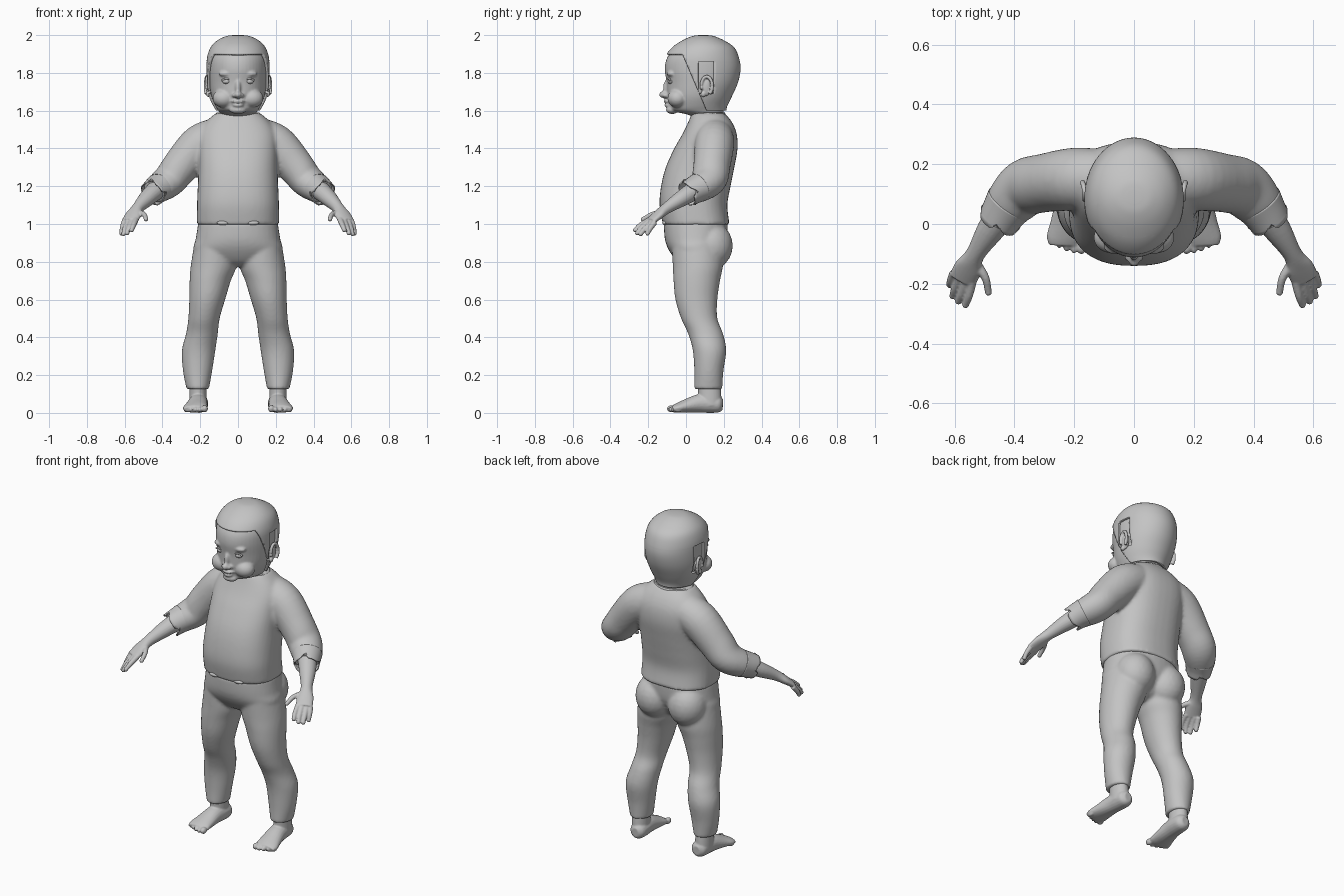
import bpy, bmesh, math
from mathutils import Vector, Matrix

if "Cube" in bpy.data.objects:
    bpy.data.objects.remove(bpy.data.objects["Cube"])

grey = bpy.data.materials.new("plain_grey")
grey.diffuse_color = (0.55, 0.55, 0.55, 1)
grey.use_nodes = True
grey.node_tree.nodes["Principled BSDF"].inputs["Base Color"].default_value = grey.diffuse_color


def spline(pts, n=5):
    """Smooth interpolation through a list of equal-length tuples."""
    p = [pts[0]] + list(pts) + [pts[-1]]
    out = []
    for i in range(1, len(p) - 2):
        for k in range(n):
            t = k / n
            out.append([0.5 * (2 * b + (c - a) * t + (2 * a - 5 * b + 4 * c - d) * t * t
                               + (3 * b - a - 3 * c + d) * t ** 3)
                        for a, b, c, d in zip(*p[i - 1:i + 3])])
    return out + [list(pts[-1])]


def skin(bm, rings, cap=True):
    loops = [[bm.verts.new(v) for v in r] for r in rings]
    n = len(loops[0])
    for a, b in zip(loops, loops[1:]):
        for i in range(n):
            bm.faces.new((a[i], a[(i + 1) % n], b[(i + 1) % n], b[i]))
    if cap:
        bm.faces.new(loops[0])
        bm.faces.new(loops[-1])


def stack(bm, rows, power=1.0, side=1, n=40):
    """Horizontal sections: (z, x0, x1, y0, y1)."""
    rings = []
    for z, x0, x1, y0, y1 in spline(rows):
        ring = []
        for i in range(n):
            a = 2 * math.pi * i / n
            c, s = [math.copysign(abs(f) ** power, f) for f in (math.cos(a), math.sin(a))]
            ring.append((side * ((x0 + x1) / 2 + (x1 - x0) / 2 * c),
                         (y0 + y1) / 2 + (y1 - y0) / 2 * s, z))
        rings.append(ring)
    skin(bm, rings)


def tube(bm, pts, side=1, n=20, cap=True, zigzag=0.0):
    """Sweep along a path: (x, y, z, horizontal radius, other radius)."""
    s = spline(pts)
    rings = []
    for j, p in enumerate(s):
        t = (Vector(s[min(j + 1, len(s) - 1)][:3]) - Vector(s[max(j - 1, 0)][:3])).normalized()
        u = t.cross(Vector((0, 0, 1))).normalized()
        v = t.cross(u)
        ring = []
        for i in range(n):
            a = 2 * math.pi * i / n
            q = Vector(p[:3]) + u * p[3] * math.cos(a) + v * p[4] * math.sin(a)
            if zigzag and j == len(s) - 1:
                q += t * zigzag * ((i % 4) / 2 - 1 if i % 8 < 4 else 0.6)
            ring.append((side * q.x, q.y, q.z))
        rings.append(ring)
    skin(bm, rings, cap)


def ball(bm, c, r):
    bmesh.ops.create_icosphere(bm, subdivisions=3, radius=1,
                               matrix=Matrix.Translation(c) @ Matrix.Diagonal((*r, 1)))


def finish(bm, name, voxel=0, smooth=0, thick=0):
    bmesh.ops.recalc_face_normals(bm, faces=bm.faces)
    me = bpy.data.meshes.new(name)
    bm.to_mesh(me)
    bm.free()
    me.materials.append(grey)
    for p in me.polygons:
        p.use_smooth = True
    me.set_sharp_from_angle(angle=math.radians(50))
    ob = bpy.data.objects.new(name, me)
    bpy.context.collection.objects.link(ob)
    if voxel:
        m = ob.modifiers.new("fuse", 'REMESH')
        m.mode = 'VOXEL'
        m.voxel_size = voxel
        m.use_smooth_shade = True
    if smooth:
        m = ob.modifiers.new("soften", 'SMOOTH')
        m.factor, m.iterations = 0.5, smooth
    if thick:
        m = ob.modifiers.new("thickness", 'SOLIDIFY')
        m.thickness, m.offset = thick, -1
    return ob


def sym(rows):
    return [(z, -w, w, a, b) for z, w, a, b in rows]


SIDES = (("right", -1), ("left", 1))

# Head with nose, lips, chin, cheeks and brows
head_rows = [(1.54, .088, .05, .19), (1.575, .088, .02, .195), (1.60, .105, -.075, .2),
             (1.63, .122, -.09, .205), (1.68, .141, -.1, .23), (1.75, .152, -.103, .262),
             (1.82, .155, -.112, .276), (1.88, .151, -.1, .266), (1.93, .132, -.06, .24),
             (1.965, .095, -.005, .185), (1.985, .05, .045, .135), (1.99, .012, .08, .1)]
bm = bmesh.new()
stack(bm, sym(head_rows), n=48)
ball(bm, (0, -.114, 1.685), (.02, .029, .019))
ball(bm, (0, -.098, 1.72), (.016, .024, .045))
ball(bm, (0, -.097, 1.649), (.036, .022, .009))
ball(bm, (0, -.094, 1.629), (.03, .022, .010))
ball(bm, (0, -.073, 1.604), (.045, .033, .022))
for n, s in SIDES:
    ball(bm, (s * .018, -.108, 1.681), (.014, .018, .012))
    ball(bm, (s * .075, -.045, 1.665), (.06, .053, .05))
    ball(bm, (s * .06, -.076, 1.795), (.042, .026, .016))
finish(bm, "head", 0.0065, 2)

# Eyes with lids
for n, s in SIDES:
    bm = bmesh.new()
    ball(bm, (s * .06, -.079, 1.755), (.024, .018, .014))
    finish(bm, n + "_eye")
    bm = bmesh.new()
    tube(bm, [(s * (.06 + dx), -.094 + abs(dx) * .25 + (.004 if dx * 1 > 0 else 0), 1.769 - dx * dx * 14,
               .005, .005) for dx in (-.027, -.014, 0, .014, .027)], n=8)
    finish(bm, n + "_eyelid")

# Hair shell: trimmed around the face and the ears
bm = bmesh.new()
stack(bm, sym([(1.78 + (z - 1.78) * 1.047, w + .012, a - .011, b + .013)
               for z, w, a, b in head_rows]), n=64)
slope = 0.43


def edge_y(z):
    return -.02 + (1.9 - z) * slope


cuts = [((0, 0, 1.9), (0, 0, 1)), ((0, -.02, 1.9), (0, 1, slope)), ((0, 0, 1.6), (0, 0, 1)),
        ((0, .065, 0), (0, 1, 0)), ((0, .148, 0), (0, 1, 0)),
        ((0, 0, 1.69), (0, 0, 1)), ((0, 0, 1.86), (0, 0, 1))]
for co, no in cuts:
    bmesh.ops.bisect_plane(bm, geom=bm.verts[:] + bm.edges[:] + bm.faces[:],
                           plane_co=co, plane_no=no)
drop = []
for f in bm.faces:
    c = f.calc_center_median()
    if (c.z < 1.6 or (c.z < 1.9 and c.y < edge_y(c.z))
            or (.065 < c.y < .148 and 1.69 < c.z < 1.86 and abs(c.x) > .08)):
        drop.append(f)
bmesh.ops.delete(bm, geom=drop, context='FACES')
finish(bm, "hair", thick=0.014)

# Ears: inner bowl and curled rim
for n, s in SIDES:
    bm = bmesh.new()
    ball(bm, (s * .152, .107, 1.725), (.016, .026, .048))
    ball(bm, (s * .157, .092, 1.688), (.012, .014, .016))
    rim = []
    for k in range(9):
        a = math.radians(200 - k * 32)
        rim.append((s * (.164 + .008 * max(0, math.cos(a))), .11 + .029 * math.cos(a),
                    1.73 + .05 * math.sin(a), .009, .009))
    tube(bm, rim, n=10)
    finish(bm, n + "_ear", 0.004, 1)

# Shirt: trunk and both sleeves
bm = bmesh.new()
stack(bm, sym([(.995, .218, -.122, .231), (1.1, .217, -.14, .219), (1.2, .213, -.132, .236),
               (1.3, .209, -.107, .256), (1.4, .21, -.062, .273), (1.48, .205, -.017, .268),
               (1.54, .17, .012, .243), (1.585, .12, .03, .207)]), power=0.82)
for n, s in SIDES:
    tube(bm, [(.1, .15, 1.465, .1, .1), (.2, .15, 1.42, .105, .107), (.3, .137, 1.31, .098, .098),
              (.36, .122, 1.235, .097, .088), (.41, .075, 1.195, .086, .078),
              (.44, .035, 1.175, .07, .066)], side=s, n=28)
finish(bm, "shirt", 0.011, 4)

# Raised collar edge
bm = bmesh.new()
stack(bm, sym([(1.57, .122, .03, .21), (1.58, .12, .028, .21), (1.59, .112, .03, .206)]))
finish(bm, "collar")

# Trousers: hips, buttocks and legs
leg = [(.9, .23, .01, -.075, .19), (.78, .25, .008, -.07, .195), (.7, .256, .038, -.066, .18),
       (.6, .258, .068, -.056, .166), (.5, .263, .097, -.026, .166), (.42, .275, .107, .011, .196),
       (.33, .297, .12, .036, .213), (.22, .291, .137, .044, .198), (.125, .272, .154, .043, .192)]
bm = bmesh.new()
stack(bm, sym([(1.01, .21, -.118, .222), (.92, .224, -.112, .215), (.86, .234, -.09, .19),
               (.8, .17, -.045, .15), (.775, .06, 0, .1)]), power=0.9)
for n, s in SIDES:
    stack(bm, leg, side=s)
    ball(bm, (s * .108, .135, .885), (.112, .113, .125))
finish(bm, "trousers", 0.01, 4)

# Small waist folds showing over the hem
bm = bmesh.new()
for n, s in SIDES:
    ball(bm, (s * .08, -.112, 1.006), (.032, .014, .012))
finish(bm, "waist_folds")

for n, s in SIDES:
    # Jagged sleeve cuff
    bm = bmesh.new()
    tube(bm, [(.415, .07, 1.193, .084, .077), (.435, .04, 1.178, .076, .072),
              (.452, .012, 1.163, .07, .07)], side=s, n=32, cap=False, zigzag=.016)
    finish(bm, n + "_cuff", thick=.006)

    # Forearm, palm and fingers
    bm = bmesh.new()
    tube(bm, [(.42, .065, 1.19, .055, .053), (.48, -.02, 1.137, .046, .043),
              (.53, -.1, 1.085, .032, .03), (.553, -.145, 1.05, .046, .024),
              (.574, -.187, 1.015, .047, .018)], side=s)
    fingers = [((.525, -.135, 1.06), (.497, -.18, 1.05), (.487, -.228, 1.025)),
               ((.542, -.195, 1.02), (.552, -.24, .995), (.563, -.27, .968)),
               ((.562, -.19, 1.015), (.577, -.235, .98), (.587, -.258, .952)),
               ((.584, -.178, 1.01), (.599, -.217, .975), (.606, -.24, .947)),
               ((.602, -.165, 1.01), (.613, -.19, .975), (.616, -.203, .95))]
    for f in fingers:
        tube(bm, [(*p, r, r) for p, r in zip(f, (.016, .0135, .0115))], side=s, n=12)
        ball(bm, (s * f[2][0], f[2][1], f[2][2]), (.012,) * 3)
    finish(bm, n + "_arm_and_hand", 0.0045, 2)

    # Foot with ankle and toes
    bm = bmesh.new()
    tube(bm, [(.205, .195, .045, .022, .028), (.205, .175, .046, .044, .044),
              (.207, .13, .05, .05, .05), (.212, .07, .05, .052, .049),
              (.22, 0, .036, .06, .036), (.226, -.045, .026, .066, .026),
              (.227, -.07, .02, .058, .018)], side=s)
    stack(bm, [(.04, .165, .258, .06, .19), (.09, .166, .258, .065, .187),
               (.16, .168, .258, .06, .182)], side=s)
    for i in range(5):
        r = .019 if i == 0 else .0145
        ball(bm, (s * (.176 + .0245 * i), -.078 + .0055 * i * i * .4, r + .003), (r * .88, .023, r))
    finish(bm, n + "_foot", 0.005, 2)
